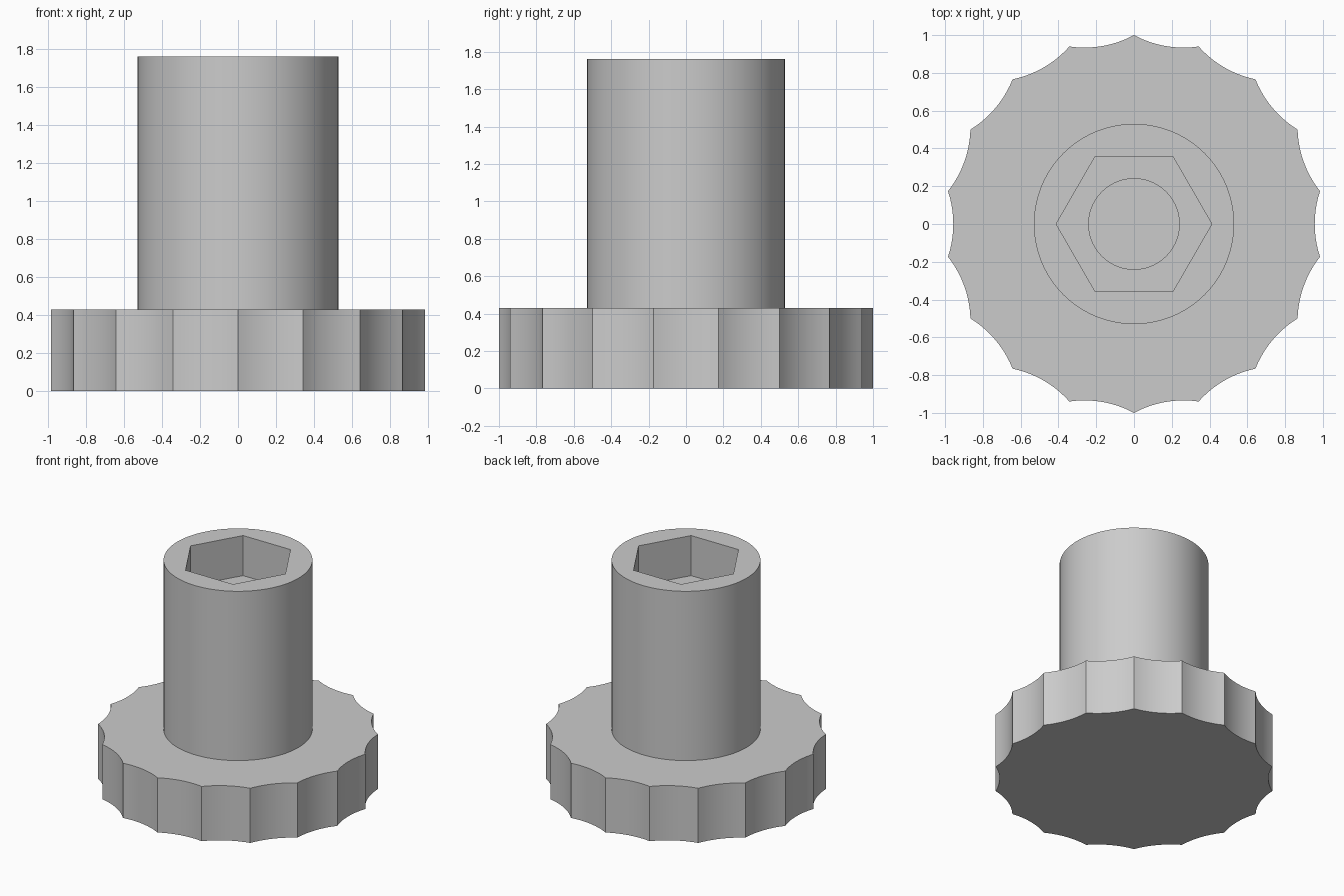
import bpy, bmesh, math
from mathutils import Vector

if "Cube" in bpy.data.objects:
    bpy.data.objects.remove(bpy.data.objects["Cube"], do_unlink=True)

SEGMENTS = 96      # hub roundness, a multiple of six
SCALLOPS = 18
ARC_STEPS = 10
DISC_TOP = 0.43
HUB_TOP = 1.76
POCKET_FLOOR = 1.445

grey = bpy.data.materials.new("grey plastic")
grey.use_nodes = True
colour = (0.6, 0.6, 0.6, 1)
grey.diffuse_color = colour
grey.node_tree.nodes["Principled BSDF"].inputs["Base Color"].default_value = colour


def finish(bm, name):
    """Turn a bmesh into a smooth-shaded object with crisp edges."""
    bmesh.ops.recalc_face_normals(bm, faces=bm.faces)
    mesh = bpy.data.meshes.new(name)
    bm.to_mesh(mesh)
    bm.free()
    mesh.materials.append(grey)
    obj = bpy.data.objects.new(name, mesh)
    bpy.context.collection.objects.link(obj)
    bpy.ops.object.select_all(action='DESELECT')
    obj.select_set(True)
    bpy.context.view_layer.objects.active = obj
    bpy.ops.object.shade_smooth_by_angle(angle=math.radians(25))


def circle(radius):
    return [Vector((radius * math.cos(a), radius * math.sin(a), 0))
            for a in (math.tau * i / SEGMENTS for i in range(SEGMENTS))]


def hexagon(corner_radius):
    """Hexagon sampled at the same angles as the circles."""
    flat = corner_radius * math.cos(math.pi / 6)
    return [p * flat / math.cos((math.tau * i / SEGMENTS) % (math.pi / 3) - math.pi / 6)
            for i, p in enumerate(circle(1))]


def scalloped_outline():
    """Cusps on the unit circle joined by shallow concave arcs."""
    half = math.pi / SCALLOPS
    chord, sagitta = math.sin(half), 0.028
    arc_radius = (chord ** 2 + sagitta ** 2) / (2 * sagitta)
    centre = math.cos(half) - sagitta + arc_radius
    sweep = math.asin(chord / arc_radius)
    points = []
    for k in range(SCALLOPS):
        turn = 2 * half * k
        for j in range(ARC_STEPS):
            t = sweep * (2 * j / ARC_STEPS - 1)
            x, y = centre - arc_radius * math.cos(t), arc_radius * math.sin(t)
            points.append(Vector((x * math.cos(turn) - y * math.sin(turn),
                                  x * math.sin(turn) + y * math.cos(turn), 0)))
    return points


# Scalloped grip disc
bm = bmesh.new()
base = bm.faces.new([bm.verts.new(p) for p in scalloped_outline()])
extruded = bmesh.ops.extrude_face_region(bm, geom=[base], use_keep_orig=True)
top_verts = [v for v in extruded["geom"] if isinstance(v, bmesh.types.BMVert)]
bmesh.ops.translate(bm, verts=top_verts, vec=(0, 0, DISC_TOP))
finish(bm, "grip_disc")

# Hub with a hexagonal pocket and a round bore, sunk slightly into the disc
outer, pocket, bore = circle(0.53), hexagon(0.412), circle(0.24)
sections = [(outer, DISC_TOP - 0.03), (outer, HUB_TOP), (pocket, HUB_TOP),
            (pocket, POCKET_FLOOR), (bore, POCKET_FLOOR), (bore, DISC_TOP - 0.03)]
bm = bmesh.new()
rings = [[bm.verts.new((p.x, p.y, z)) for p in shape] for shape, z in sections]
for a, b in zip(rings, rings[1:] + rings[:1]):
    for i in range(SEGMENTS):
        j = (i + 1) % SEGMENTS
        bm.faces.new((a[i], a[j], b[j], b[i]))
finish(bm, "hub")
